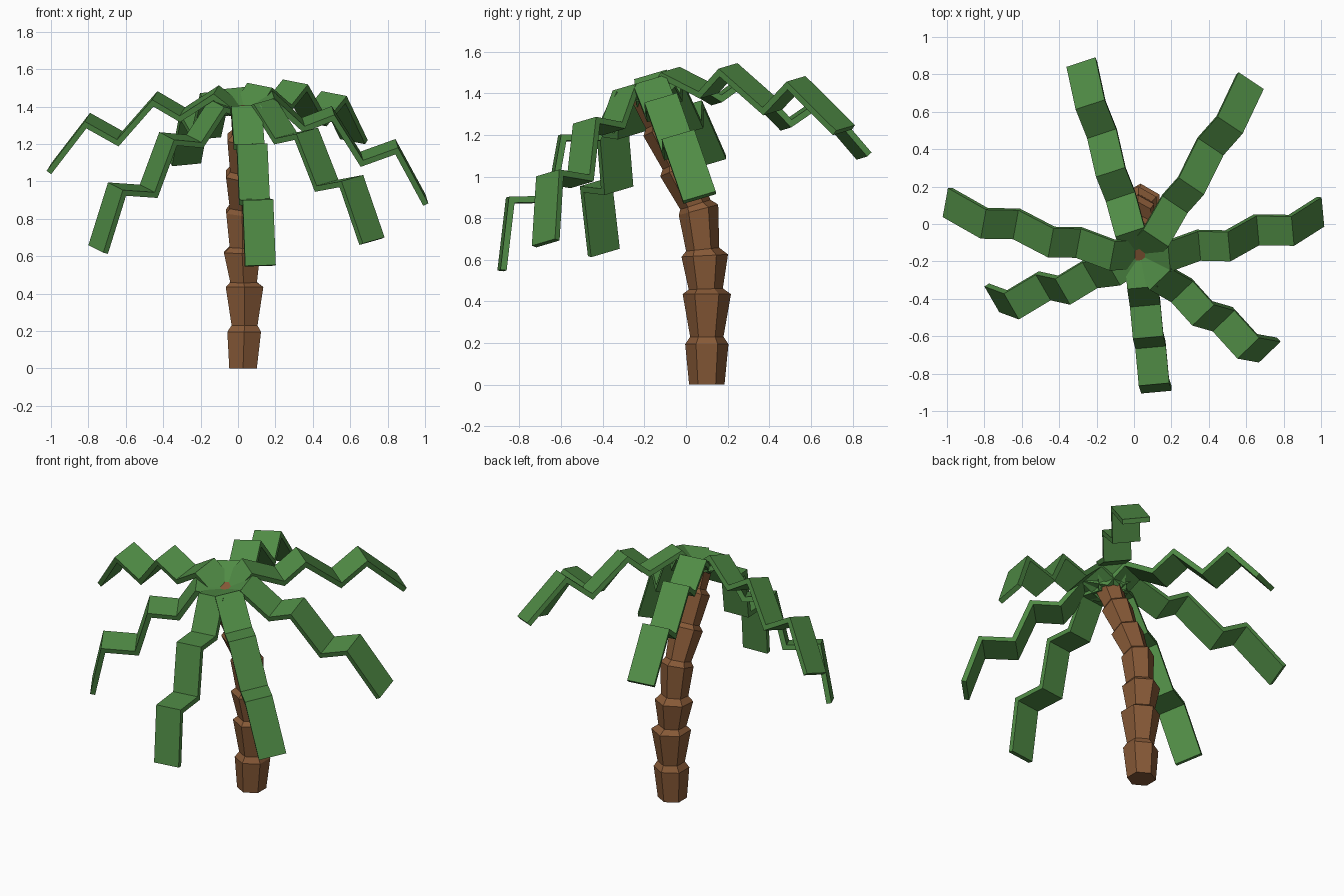
import bpy, bmesh, math
from mathutils import Matrix, Vector

if "Cube" in bpy.data.objects:
    bpy.data.objects.remove(bpy.data.objects["Cube"])


def material(name, color):
    m = bpy.data.materials.new(name)
    m.diffuse_color = color
    m.use_nodes = True
    m.node_tree.nodes["Principled BSDF"].inputs["Base Color"].default_value = m.diffuse_color
    return m


def make_object(name, bm, mat):
    bmesh.ops.recalc_face_normals(bm, faces=bm.faces)
    mesh = bpy.data.meshes.new(name)
    bm.to_mesh(mesh)
    bm.free()
    mesh.materials.append(mat)
    obj = bpy.data.objects.new(name, mesh)
    bpy.context.collection.objects.link(obj)
    return obj


bark = material("bark", (0.24, 0.10, 0.038, 1))
leaf = material("leaf", (0.08, 0.26, 0.06, 1))

# Trunk: hexagonal flared segments, curving toward the front (x, y, z, radius, tilt)
rings = [
    (0.027, 0.10, 0.00, 0.085, 0),
    (0.033, 0.10, 0.195, 0.104, 0),
    (0.035, 0.10, 0.23, 0.080, 0),
    (0.035, 0.10, 0.435, 0.116, 0),
    (0.03, 0.095, 0.46, 0.082, 2),
    (0.022, 0.09, 0.62, 0.112, 3),
    (0.025, 0.08, 0.65, 0.080, 6),
    (0.022, 0.06, 0.84, 0.098, 15),
    (0.022, 0.045, 0.865, 0.076, 18),
    (0.02, -0.035, 1.04, 0.097, 24),
    (0.022, -0.045, 1.065, 0.074, 25),
    (0.025, -0.12, 1.235, 0.094, 26),
    (0.03, -0.13, 1.26, 0.070, 26),
    (0.035, -0.18, 1.39, 0.085, 22),
]
bm = bmesh.new()
loops = []
for x, y, z, r, tilt in rings:
    frame = Matrix.Translation((x, y, z)) @ Matrix.Rotation(math.radians(tilt), 4, 'X')
    loop = []
    for i in range(6):
        a = math.radians(90 + 60 * i)
        loop.append(bm.verts.new(frame @ Vector((r * math.cos(a), r * math.sin(a), 0))))
    loops.append(loop)
for lo, hi in zip(loops, loops[1:]):
    for i in range(6):
        j = (i + 1) % 6
        bm.faces.new((lo[i], lo[j], hi[j], hi[i]))
bm.faces.new(loops[0])
bm.faces.new(loops[-1])
make_object("trunk", bm, bark)

# Fronds: one zigzag strip repeated around the tilted crown (azimuth, extra pitch)
profile = [(0.01, -0.045), (0.157, 0.025), (0.31, -0.14), (0.47, -0.09),
           (0.61, -0.355), (0.80, -0.30), (0.94, -0.61)]
half_width = 0.082
crown = Matrix.Translation((0.03, -0.175, 1.412)) @ Matrix.Rotation(math.radians(16.5), 4, 'X')
fronds = [(5, 3), (55, 9.5), (109, 1), (170, 11.5), (209, -4.5), (275.5, -1), (315, 3)]

for n, (azimuth, pitch) in enumerate(fronds, 1):
    frame = (crown @ Matrix.Rotation(math.radians(azimuth), 4, 'Z')
             @ Matrix.Rotation(math.radians(-pitch), 4, 'Y'))
    bm = bmesh.new()
    rows = [[bm.verts.new(frame @ Vector((r, s * half_width, h))) for s in (-1, 1)]
            for r, h in profile]
    for a, b in zip(rows, rows[1:]):
        bm.faces.new((a[0], b[0], b[1], a[1]))
    obj = make_object(f"frond_{n}", bm, leaf)
    mod = obj.modifiers.new("thickness", 'SOLIDIFY')
    mod.thickness = 0.03
    mod.offset = 0
    mod.use_even_offset = True
